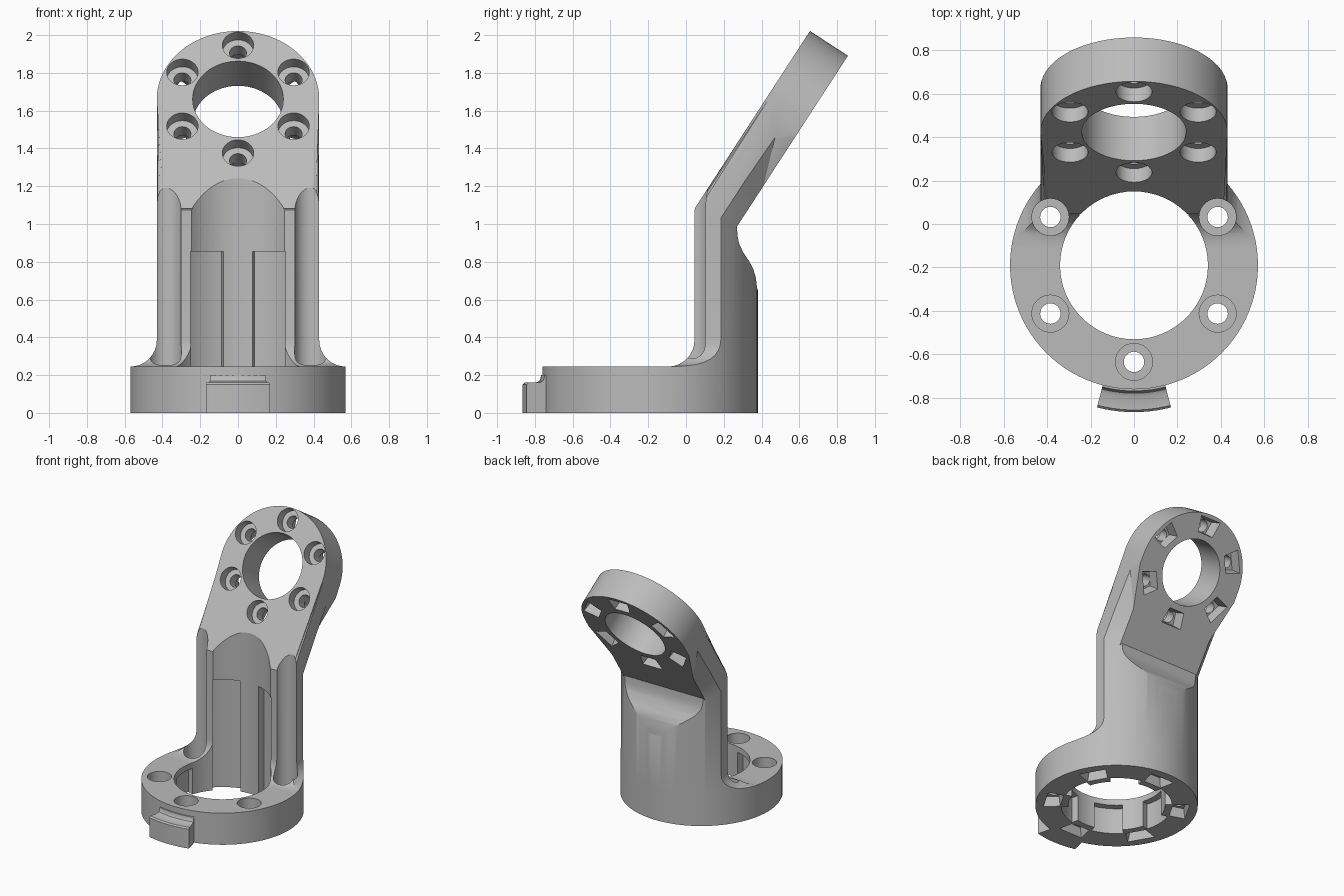
import bpy, bmesh
from math import sin, cos, pi, radians, sqrt
from mathutils import Matrix, Vector

cube = bpy.data.objects.get("Cube")
if cube:
    bpy.data.objects.remove(cube, do_unlink=True)

grey = bpy.data.materials.new("plain_grey")
grey.use_nodes = True
grey.diffuse_color = (0.5, 0.5, 0.5, 1)
grey.node_tree.nodes["Principled BSDF"].inputs["Base Color"].default_value = (0.5, 0.5, 0.5, 1)

# Local frames: flange axis, and the tilted head (z is its front normal)
BASE = Matrix.Translation((0, -0.19, 0))
TILT = radians(33)
HEAD = Matrix.Translation((0, 0.422, 1.661)) @ Matrix.Rotation(pi / 2 - TILT, 4, 'X')
SIDE = Matrix(((0, 0, 1, 0), (1, 0, 0, 0), (0, 1, 0, 0), (0, 0, 0, 1)))  # (y, z, x) to world
THICK = 0.24


def finish(name, bm, frame):
    bmesh.ops.recalc_face_normals(bm, faces=bm.faces)
    mesh = bpy.data.meshes.new(name)
    bm.to_mesh(mesh)
    bm.free()
    mesh.transform(frame)
    mesh.materials.append(grey)
    ob = bpy.data.objects.new(name, mesh)
    bpy.context.scene.collection.objects.link(ob)
    return ob


def prism(name, pts, z0, z1, frame=Matrix(), bevel=0, keep=None):
    """Extrude an outline; optionally round its top rim."""
    bm = bmesh.new()
    low = [bm.verts.new((x, y, z0)) for x, y in pts]
    top = [bm.verts.new((x, y, z1)) for x, y in pts]
    bm.faces.new(low)
    bm.faces.new(top)
    n = len(pts)
    for i in range(n):
        j = (i + 1) % n
        bm.faces.new((low[i], low[j], top[j], top[i]))
    if bevel:
        rim = [e for e in bm.edges if all(v in top for v in e.verts) and keep(e)]
        bmesh.ops.bevel(bm, geom=rim, offset=bevel, segments=3, affect='EDGES', profile=0.5)
    return finish(name, bm, frame)


def disc(name, r, z0, z1, frame, x=0, y=0, n=64):
    pts = [(x + r * cos(2 * pi * i / n), y + r * sin(2 * pi * i / n)) for i in range(n)]
    return prism(name, pts, z0, z1, frame)


def hull(name, pts, frame):
    bm = bmesh.new()
    for p in pts:
        bm.verts.new(p)
    bmesh.ops.convex_hull(bm, input=bm.verts[:])
    return finish(name, bm, frame)


def loft(name, rings, frame=Matrix()):
    bm = bmesh.new()
    rows = [[bm.verts.new(p) for p in ring] for ring in rings]
    bm.faces.new(rows[0])
    bm.faces.new(rows[-1])
    n = len(rows[0])
    for a, b in zip(rows, rows[1:]):
        for i in range(n):
            j = (i + 1) % n
            bm.faces.new((a[i], a[j], b[j], b[i]))
    return finish(name, bm, frame)


def sector(name, profile, mid, half, steps=10):
    """Sweep an (r, z) profile about the flange axis; angles in degrees."""
    angles = [radians(mid - half + 2 * half * i / steps) for i in range(steps + 1)]
    return loft(name, [[(r * cos(a), r * sin(a), z) for r, z in profile] for a in angles], BASE)


def pocket(name, centre, turn, z, depth, wide, frame):
    """Tapered nut pocket opening at z and narrowing by depth."""
    pts = []
    for k, dz in ((1, -depth * 0.1), (1, 0), (0.8, depth)):
        for sx, sy in ((0.06, 1), (0.06, -1), (-0.055, 0.75), (-0.055, -0.75)):
            pts.append((sx * k, sy * wide * k, z + dz))
    place = Matrix.Translation((centre[0], centre[1], 0)) @ Matrix.Rotation(turn, 4, 'Z')
    return hull(name, [place @ Vector(p) for p in pts], frame)


def combine(target, tool, op):
    mod = target.modifiers.new(op.lower(), 'BOOLEAN')
    mod.operation, mod.object, mod.solver = op, tool, 'EXACT'
    bpy.context.view_layer.update()
    result = bpy.data.meshes.new_from_object(
        target.evaluated_get(bpy.context.evaluated_depsgraph_get()))
    target.modifiers.clear()
    target.data = result
    bpy.data.objects.remove(tool, do_unlink=True)


# Flange
body = disc("angled_mount", 0.57, 0, 0.245, BASE, n=96)

# Column: side profile with a dished back, trimmed to the flange radius
column = prism("column", [(0.045, 0.1), (0.045, 1.075), (0.08, 1.12), (0.27, 1.0), (0.272, 0.94),
                          (0.28, 0.9), (0.3, 0.855), (0.33, 0.81), (0.355, 0.765), (0.37, 0.715),
                          (0.376, 0.66), (0.45, 0.5), (0.45, 0.1)], -0.43, 0.43, SIDE)

# Foot fillet where the column spreads onto the flange
R, rings = 0.14, []
for i in range(9):
    drop = R * sin(pi / 2 * i / 8)
    o = R - sqrt(max(R * R - drop * drop, 0))
    z = 0.245 + R - drop
    w, f = 0.43 + o, 0.045 - o
    rings.append([(-w, f, z), (w, f, z), (w, 0.5, z), (-w, 0.5, z)])
rings.append([(x, y, 0.15) for x, y, z in rings[-1]])
combine(column, loft("foot_fillet", rings), 'UNION')
combine(column, disc("column_trim", 0.57, 0.05, 1.5, BASE, n=96), 'INTERSECT')

# Tilted head plate with a rounded end and a rounded front rim
LOW = -0.69
outline = [(-0.43, LOW), (0.43, LOW)]
outline += [(0.43 * cos(pi * i / 40), 0.43 * sin(pi * i / 40)) for i in range(41)]
plate = prism("head_plate", outline, -THICK, 0, HEAD, 0.038,
              lambda e: not all(v.co.y < LOW + 0.01 for v in e.verts))

# Relieved back corners below the round head
for s in (-1, 1):
    corner = []
    for v in (-0.9, -0.42):
        corner += [(s * 0.45, v, -0.12), (s * 0.34, v, -0.25), (s * 0.45, v, -0.25)]
    corner += [(s * 0.45, -0.08, -0.13), (s * 0.428, -0.08, -0.25), (s * 0.45, -0.08, -0.25)]
    combine(plate, hull("corner_relief", corner, HEAD), 'DIFFERENCE')

# Locating tab at the front of the flange
tab = sector("front_tab", [(0.5, 0), (0.675, 0), (0.675, 0.15), (0.665, 0.16), (0.605, 0.16),
                           (0.588, 0.168), (0.58, 0.182), (0.578, 0.2), (0.5, 0.2)], -90, 14.6)

for part in (column, plate, tab):
    combine(body, part, 'UNION')

# Main bores
cutters = [disc("flange_bore", 0.34, -0.1, 1.4, BASE),
           disc("head_bore", 0.24, -0.5, 0.3, HEAD)]

for i in range(6):
    a = pi / 2 + i * pi / 3
    # Flange screws: counterbore, hole and nut pocket
    x, y = 0.444 * cos(a), 0.444 * sin(a)
    if i:
        cutters.append(disc("screw_clearance", 0.085, 0.13, 1.3, BASE, x, y, 32))
        cutters.append(disc("screw_hole", 0.047, -0.1, 0.2, BASE, x, y, 24))
    cutters.append(pocket("nut_pocket", (x, y), a, 0, 0.07, 0.1, BASE))
    # Head screws
    x, y = 0.34 * cos(a), 0.34 * sin(a)
    cutters.append(disc("head_counterbore", 0.083, -0.075, 0.3, HEAD, x, y, 32))
    cutters.append(disc("head_screw_hole", 0.045, -0.4, 0.1, HEAD, x, y, 24))
    cutters.append(pocket("head_nut_pocket", (x, y), a, -THICK, 0.08, 0.085, HEAD))
    # Internal grooves between the screws, tall behind the column
    top = 0.855 if i in (0, 5) else 0.2
    cutters.append(sector("groove", [(0.3, -0.1), (0.39, -0.1), (0.39, top), (0.3, top)],
                          120 + 60 * i, 17))

for cutter in cutters:
    combine(body, cutter, 'DIFFERENCE')

bpy.ops.object.select_all(action='DESELECT')
bpy.context.view_layer.objects.active = body
body.select_set(True)
bpy.ops.object.shade_smooth_by_angle(angle=radians(28))
